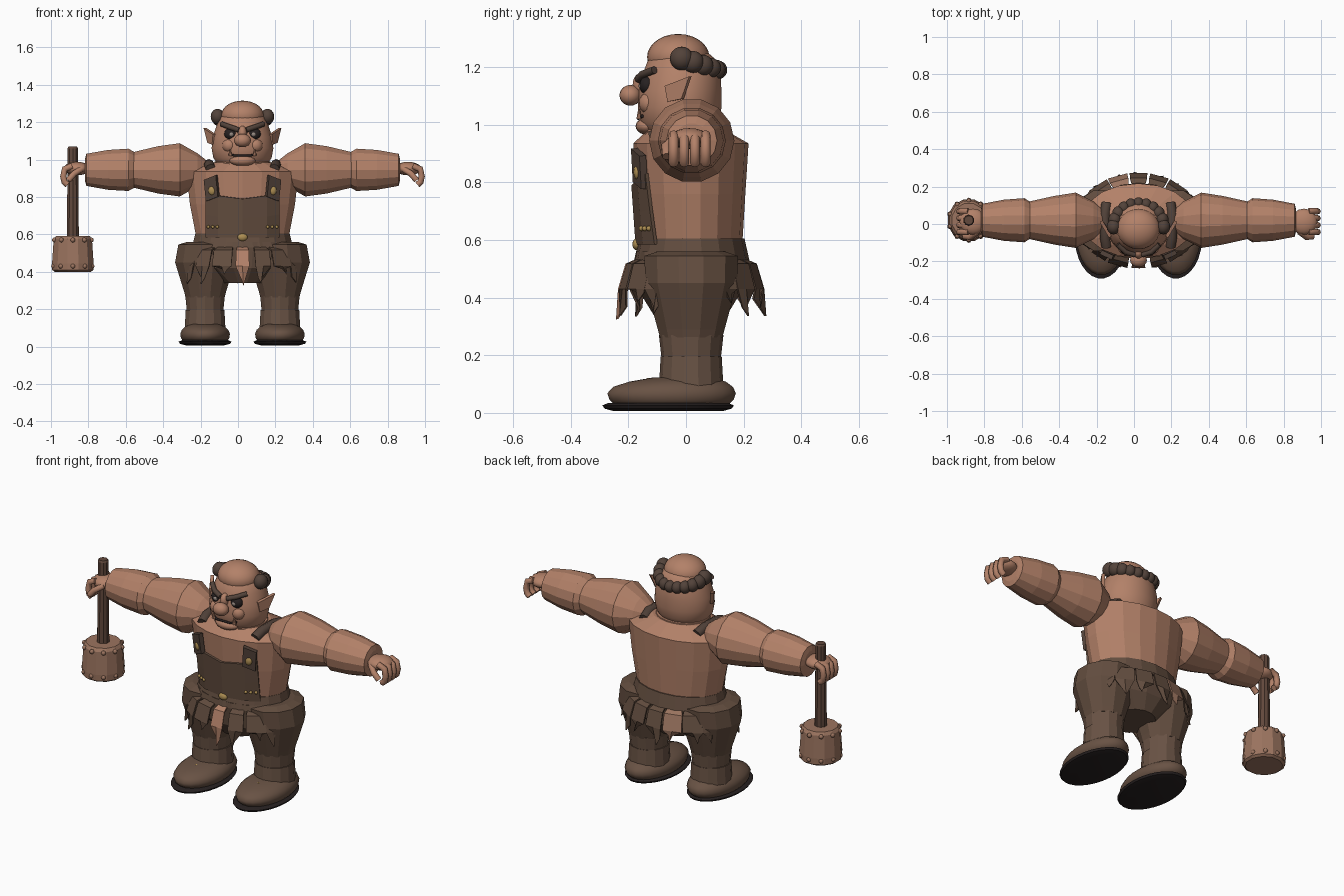
import bpy, bmesh, math, random
from mathutils import Vector, Matrix

random.seed(4)
if "Cube" in bpy.data.objects:
    bpy.data.objects.remove(bpy.data.objects["Cube"], do_unlink=True)

CX = 0.024          # body axis, shifted by the hammer's extra reach


def material(name, r, g, b):
    m = bpy.data.materials.new(name)
    m.use_nodes = True
    m.diffuse_color = (r, g, b, 1)
    bsdf = next(n for n in m.node_tree.nodes if n.type == 'BSDF_PRINCIPLED')
    bsdf.inputs["Base Color"].default_value = (r, g, b, 1)
    return m


SKIN = material("skin", .45, .22, .14)
CLOTH = material("dark cloth", .125, .075, .05)
LEATHER = material("boot leather", .14, .085, .058)
HAIR = material("dark hair", .085, .055, .042)
SOLE = material("black sole", .02, .015, .015)
GOLD = material("gold", .42, .27, .085)
HAMMER = material("hammer wood", .33, .175, .115)
HANDLE = material("handle wood", .12, .065, .045)
EYE = material("eye grey", .3, .25, .22)


def finish(name, bm, mat, smooth=0):
    """Turn a bmesh into an object; smooth is the sharp-edge angle in degrees."""
    bmesh.ops.recalc_face_normals(bm, faces=bm.faces)
    for f in bm.faces:
        f.smooth = smooth > 0
    for e in bm.edges:
        e.smooth = e.calc_face_angle(0) < math.radians(smooth)
    me = bpy.data.meshes.new(name)
    bm.to_mesh(me)
    bm.free()
    me.materials.append(mat)
    ob = bpy.data.objects.new(name, me)
    ob.location.x = CX
    bpy.context.collection.objects.link(ob)
    return ob


def loft(name, rings, sides, mat, at=(0, 0, 0), side=0, smooth=0):
    """Skin rings of (height, rx, ry, shift y); side=+-1 lays it along x."""
    bm = bmesh.new()
    loops = []
    for t, rx, ry, sy in rings:
        loop = []
        for i in range(sides):
            a = 2 * math.pi * (i + .5) / sides
            u, v = rx * math.cos(a), ry * math.sin(a) + sy
            p = Vector((side * t, v, u)) if side else Vector((u, v, t))
            loop.append(bm.verts.new(p + Vector(at)))
        loops.append(loop)
    for lo, hi in zip(loops, loops[1:]):
        for i in range(sides):
            j = (i + 1) % sides
            bm.faces.new((lo[i], lo[j], hi[j], hi[i]))
    bm.faces.new(loops[0])
    bm.faces.new(loops[-1])
    return finish(name, bm, mat, smooth)


def ball(name, at, size, mat, segs=16):
    bm = bmesh.new()
    size = size if isinstance(size, tuple) else (size,) * 3
    mtx = Matrix.Translation(at) @ Matrix.Diagonal((*size, 1))
    bmesh.ops.create_uvsphere(bm, u_segments=segs, v_segments=segs // 2 + 2, radius=1, matrix=mtx)
    return finish(name, bm, mat, 60)


def sheet(name, rows, mat, thick):
    """Thin panel through a grid of points."""
    bm = bmesh.new()
    grid = [[bm.verts.new(p) for p in row] for row in rows]
    for a, b in zip(grid, grid[1:]):
        for i in range(len(a) - 1):
            bm.faces.new((a[i], a[i + 1], b[i + 1], b[i]))
    ob = finish(name, bm, mat)
    mod = ob.modifiers.new("thickness", 'SOLIDIFY')
    mod.thickness, mod.offset = thick, 0
    return ob


def tube(name, pts, radius, mat):
    cu = bpy.data.curves.new(name, 'CURVE')
    cu.dimensions = '3D'
    cu.bevel_depth, cu.bevel_resolution, cu.use_fill_caps = radius, 2, True
    sp = cu.splines.new('POLY')
    sp.points.add(len(pts) - 1)
    for q, p in zip(sp.points, pts):
        q.co = (*p, 1)
    cu.materials.append(mat)
    ob = bpy.data.objects.new(name, cu)
    ob.location.x = CX
    bpy.context.collection.objects.link(ob)
    return ob


# Torso, neck and trouser seat
loft("torso", [(.58, .25, .175, .02), (.76, .285, .188, .018), (.935, .305, .2, .017),
               (.985, .17, .13, .0)], 18, SKIN)
loft("neck", [(.95, .165, .14, -.01), (.99, .15, .13, -.01)], 24, SKIN, smooth=40)
loft("waistband", [(.53, .275, .2, .02), (.605, .256, .183, .02)], 18, CLOTH)
loft("trouser_seat", [(.34, .12, .13, .015), (.42, .25, .18, .015), (.53, .29, .195, .015),
                      (.56, .27, .19, .015)], 16, CLOTH)


def torso_front(x, z):
    k = (z - .58) / .355
    rx, ry = .25 + .055 * k, .175 + .025 * k
    return .018 - ry * math.sqrt(max(0, 1 - (x / rx) ** 2))


# Bib wrapped round the chest
xs = [-.195, -.13, 0, .13, .195]
bib = []
for k in (0, .5, 1):
    row = []
    for x in xs:
        z = .585 + k * (.205 + .04 * (abs(x) / .195) ** 2)
        row.append((x, torso_front(x, z) - .012, z))
    bib.append(row)
sheet("bib", bib, CLOTH, .012)
ball("belt_button", (0, -.172, .585), (.027, .014, .02), GOLD)

# Skull, cap and face
loft("head", [(.95, .09, .08, -.02), (.97, .13, .115, -.02), (1.01, .157, .138, -.022),
              (1.06, .166, .146, -.022), (1.12, .16, .144, -.02), (1.18, .14, .135, -.015),
              (1.23, .118, .115, -.015), (1.26, .08, .08, -.015)], 28, SKIN, smooth=50)
ball("bald_crown", (0, -.027, 1.235), (.115, .108, .08), SKIN, 24)
ball("nose", (0, -.193, 1.102), (.045, .038, .036), SKIN)
ball("nose_bridge", (0, -.155, 1.14), (.024, .03, .04), SKIN)
ball("chin", (0, -.135, .995), (.07, .04, .03), SKIN)
tube("mouth", [(-.075, -.152, 1.03), (-.045, -.166, 1.022), (.045, -.166, 1.022),
               (.075, -.152, 1.03)], .006, SOLE)

# Hair beads round the back of the head
for i in range(11):
    a = math.pi * i / 10
    s = math.sin(a)
    r = .041 - .008 * s
    ball("hair_bead", (.133 * math.cos(a), -.015 + .125 * s, 1.23 - .04 * s),
         (r * .9, r, r), HAIR)

for s in (1, -1):
    # Face details
    ball("cheek", (s * .07, -.125, 1.075), .039, SKIN)
    ball("eye_socket", (s * .062, -.135, 1.137), (.036, .027, .032), SOLE)
    ball("eye", (s * .06, -.15, 1.135), (.015, .015, .014), EYE)
    tube("eyebrow", [(s * .02, -.165, 1.158), (s * .07, -.15, 1.175), (s * .112, -.11, 1.19)],
         .014, HAIR)
    loft("tusk", [(1.02, .012, .01, 0), (1.055, .003, .003, 0)], 8, SKIN, (s * .066, -.163, 0))
    sheet("ear", [[(s * .15, -.07, 1.135), (s * .2, .015, 1.168)],
                  [(s * .155, -.06, 1.08), (s * .18, -.012, 1.09)]], SKIN, .018)

    # Braces and buttons
    strap = []
    for z in (.79, .85, .905):
        xm = s * (.15 + (.9 - z) * -.1 + .02)
        strap.append([(xm + d, torso_front(xm + d, z) - .022, z - s * d * .4) for d in (-.032, .032)])
    sheet("strap_end", strap, HAIR, .025)
    ball("strap_button", (s * .16, -.168, .835), (.023, .014, .026), GOLD)
    tube("shoulder_strap", [(s * .17, -.12, .95), (s * .178, -.07, .972), (s * .18, .05, .975),
                            (s * .17, .11, .955)], .028, HAIR)
    for i in range(3):
        x = s * (.135 + .024 * i)
        ball("bib_stud", (x, torso_front(x, .64) - .02, .64), .009, GOLD, 8)

    # Arm: upper sleeve, forearm and hand
    mid = (0, .02, .945)
    loft("upper_arm", [(.19, .05, .06, 0), (.24, .09, .1, 0), (.335, .146, .148, 0),
                       (.45, .13, .13, 0), (.585, .097, .1, 0)], 14, SKIN, mid, s)
    loft("forearm", [(.565, .09, .09, 0), (.61, .116, .118, 0), (.72, .109, .11, 0),
                     (.835, .088, .088, 0), (.842, .06, .06, 0)], 14, SKIN, mid, s)
    ball("palm", (s * .885, .012, .952), (.072, .07, .036), SKIN)
    for i in range(4):
        y = -.043 + .037 * i
        tube("finger", [(s * .91, y, .965), (s * .95, y, .95), (s * .958, y, .91),
                        (s * .952, y, .88), (s * .935, y, .866)], .017, SKIN)
    tube("thumb", [(s * .86, -.04, .95), (s * .9, -.07, .925), (s * .93, -.066, .89)], .017, SKIN)

    # Leg: puffed trouser, boot cuffs, shoe and sole
    hip = (s * .2, .018, 0)
    loft("trouser_leg", [(.262, .108, .112, 0), (.29, .115, .12, 0), (.45, .166, .165, 0),
                         (.545, .148, .168, 0), (.56, .1, .12, 0)], 12, CLOTH, hip)
    loft("boot_cuff", [(.19, .1, .103, 0), (.27, .108, .112, 0)], 14, LEATHER, hip)
    loft("boot_shaft", [(.09, .112, .112, 0), (.195, .106, .106, 0)], 14, LEATHER, hip)
    loft("shoe", [(.025, .115, .195, -.05), (.045, .13, .217, -.05), (.068, .134, .225, -.05),
                  (.09, .125, .21, -.045), (.108, .105, .17, -.03), (.122, .07, .11, -.01)],
         24, LEATHER, (s * .2, 0, 0), smooth=60)
    loft("sole", [(.006, .1, .19, -.062), (.015, .135, .222, -.062), (.026, .142, .23, -.062),
                  (.034, .125, .21, -.062)], 28, SOLE, (s * .2, 0, 0), smooth=30)
    ball("shoe_stud", (s * .2, -.13, .113), .009, GOLD, 8)

# Ragged skirt strips, front and back
for base in (-90, 90):
    for i, off in enumerate((-62, -41, -20, 0, 20, 41, 62)):
        a = math.radians(base + off)
        c = Vector((.3 * math.cos(a), .018 + .225 * math.sin(a), 0))
        t = Vector((-math.sin(a), math.cos(a) * .75, 0)).normalized()
        n = Vector((math.cos(a), math.sin(a), 0))
        w = random.uniform(.04, .055)
        low = .33 + random.uniform(0, .07)
        tip = random.uniform(-.6, .6) * w
        mat = CLOTH
        if off == 0 and base < 0:
            mat, w, low, tip = SKIN, .036, .325, .005
        elif off == 20 and base > 0:
            mat = HAMMER
        rows = []
        for z, h, out in ((.53, .75, -.035), (.515, .95, 0), (.43, 1, .025)):
            rows.append([c + t * (k * w * h) + n * out + Vector((0, 0, z)) for k in (-1, 0, 1)])
        rows.append([c + t * (tip + k * w * .2) + n * (.012 + .02 * (k == 0)) +
                     Vector((0, 0, low + .03 * abs(k))) for k in (-1, 0, 1)])
        sheet("skirt_strip", rows, mat, .008)

# Hammer held in the right hand
grip = (-.883 - CX, .02, 0)
loft("hammer_handle", [(.56, .034, .034, 0), (1.06, .029, .029, 0), (1.07, .024, .024, 0)],
     10, HANDLE, grip)
loft("hammer_head", [(.4, .1, .1, 0), (.41, .114, .114, 0), (.445, .115, .115, 0),
                     (.575, .106, .106, 0), (.592, .093, .093, 0)], 12, HAMMER, grip)
for z, r in ((.43, .108), (.57, .104)):
    for i in range(10):
        a = 2 * math.pi * (i + .5) / 10
        ball("hammer_rivet", (grip[0] + r * math.cos(a), grip[1] + r * math.sin(a), z),
             .013, HAMMER, 8)
